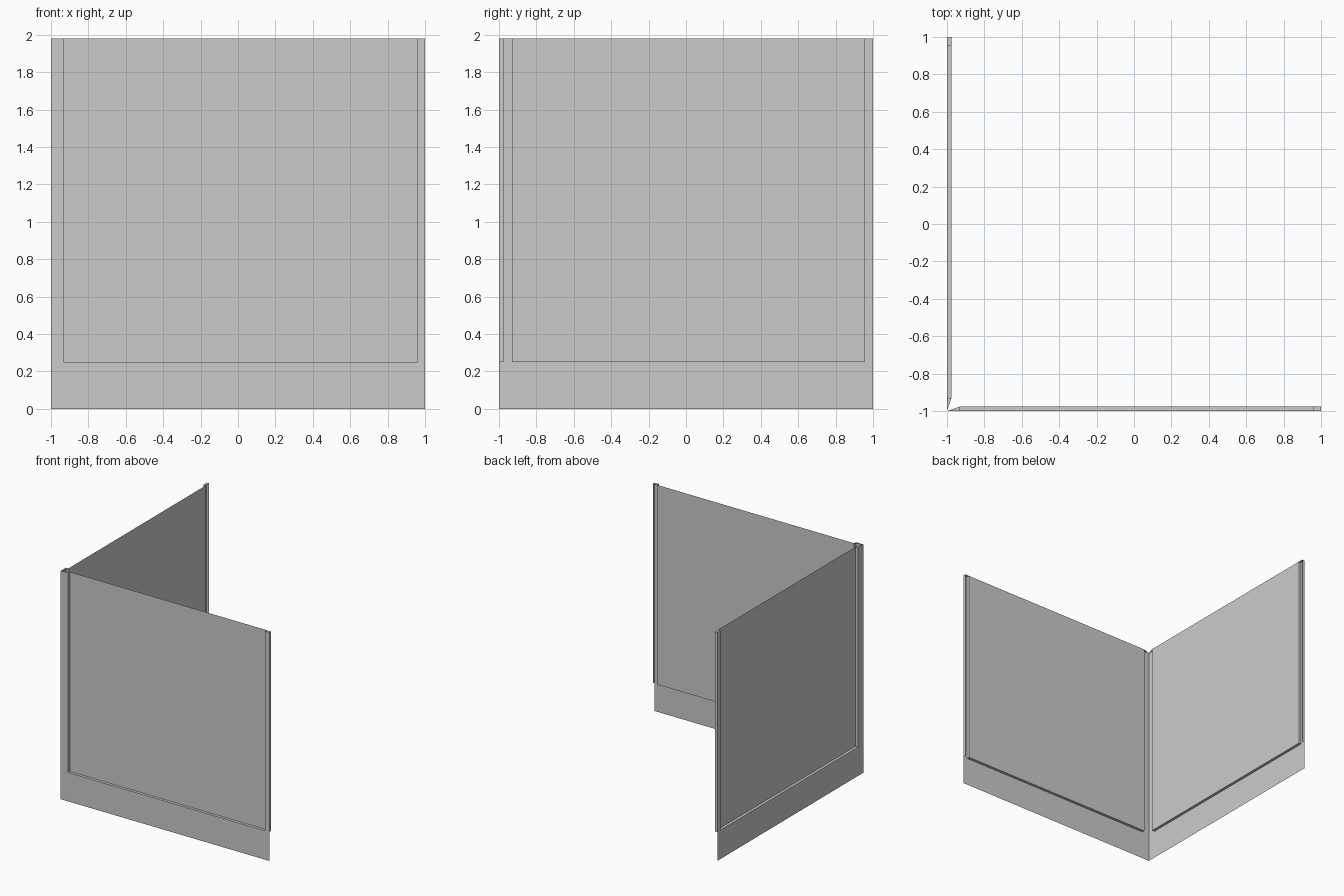
import bpy, bmesh

if "Cube" in bpy.data.objects:
    bpy.data.objects.remove(bpy.data.objects["Cube"])

TOP, SILL, DEPTH = 1.98, 0.25, 0.024   # heights and depth of the recess
JAMB = -0.93                           # recess edge near the shared corner


def make_wall(name, place, far_jamb, flip):
    """Thin wall: u runs along it, d goes inward from the outer face, z is up."""
    bm = bmesh.new()

    def face(*pts):
        pts = pts[::-1] if flip else pts
        bm.faces.new([bm.verts.new(place(*p)) for p in pts])

    def upright(u0, u1, z0, z1, d):
        face((u0, d, z0), (u1, d, z0), (u1, d, z1), (u0, d, z1))

    def across(u, facing):
        pts = [(u, 0, SILL), (u, DEPTH, SILL), (u, DEPTH, TOP), (u, 0, TOP)]
        face(*pts[::facing])

    # Outer skin: skirting and two posts
    for u0, u1 in ((-1, JAMB), (JAMB, far_jamb), (far_jamb, 1)):
        upright(u0, u1, 0, SILL, 0)
    upright(-1, JAMB, SILL, TOP, 0)
    upright(far_jamb, 1, SILL, TOP, 0)
    # Recessed panel with sill and jambs
    upright(JAMB, far_jamb, SILL, TOP, DEPTH)
    face((JAMB, 0, SILL), (far_jamb, 0, SILL), (far_jamb, DEPTH, SILL), (JAMB, DEPTH, SILL))
    across(JAMB, 1)
    across(far_jamb, -1)
    # Free end return and post caps (mitred at the shared corner)
    across(1, 1)
    face((far_jamb, 0, TOP), (1, 0, TOP), (1, DEPTH, TOP), (far_jamb, DEPTH, TOP))
    face((-1, 0, TOP), (JAMB, 0, TOP), (JAMB, DEPTH, TOP))

    bmesh.ops.remove_doubles(bm, verts=bm.verts, dist=1e-5)
    mesh = bpy.data.meshes.new(name)
    bm.to_mesh(mesh)
    bm.free()
    bpy.context.collection.objects.link(bpy.data.objects.new(name, mesh))


make_wall("front_wall", lambda u, d, z: (u, -1 + d, z), 0.96, False)
make_wall("left_wall", lambda u, d, z: (-1 + d, u, z), 0.955, True)
